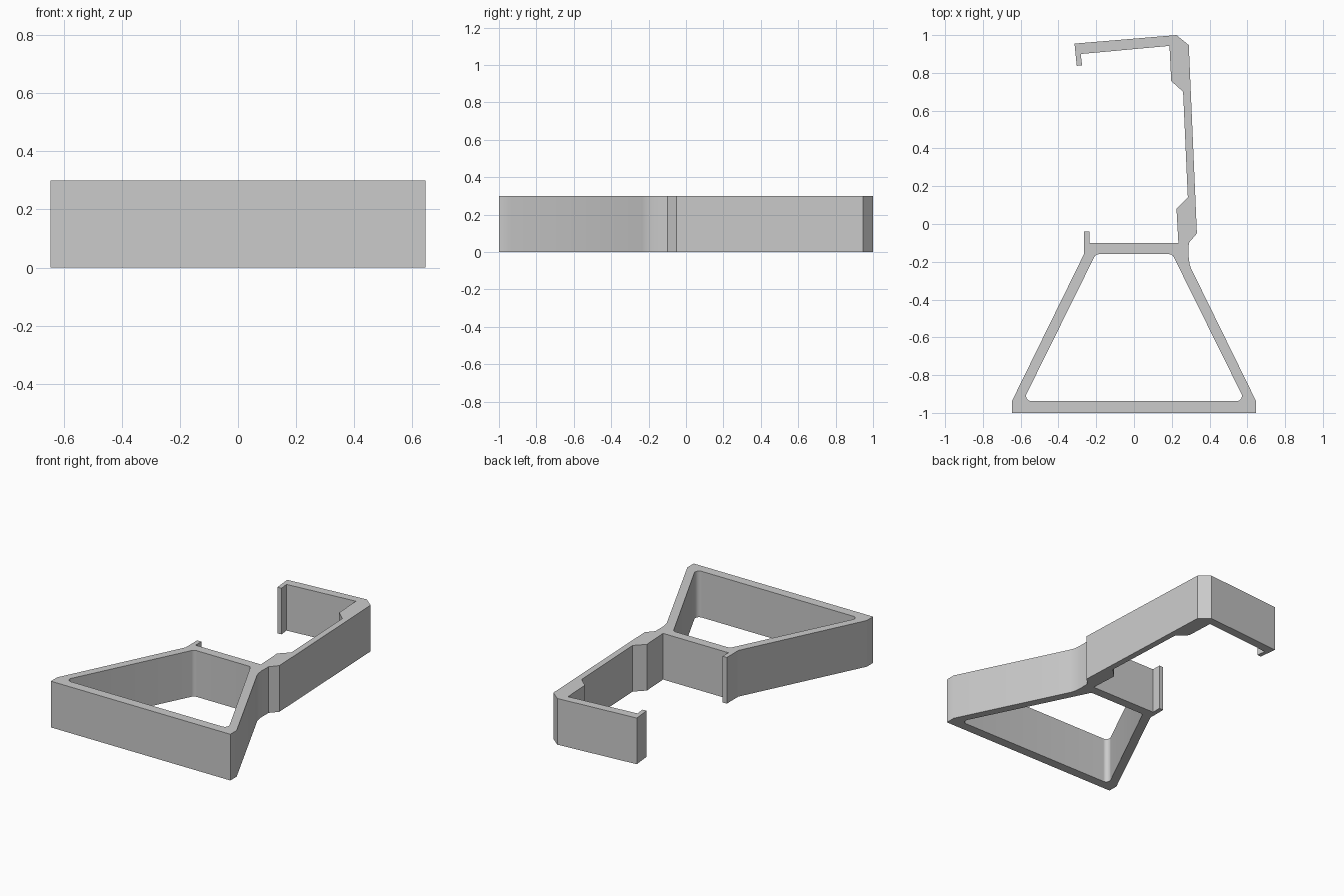
import bpy, bmesh
from math import tan, pi
from mathutils import Vector

HEIGHT = 0.3
if "Cube" in bpy.data.objects:
    bpy.data.objects.remove(bpy.data.objects["Cube"], do_unlink=True)

grey = bpy.data.materials.new("plain grey")
grey.use_nodes = True
colour = (0.6, 0.6, 0.6, 1)
grey.diffuse_color = colour
grey.node_tree.nodes["Principled BSDF"].inputs["Base Color"].default_value = colour


def rounded(corners, radius, steps=6):
    """Replace every corner of a closed polygon with an arc."""
    out = []
    for i, c in enumerate(corners):
        c = Vector(c)
        a = (Vector(corners[i - 1]) - c).normalized()
        b = (Vector(corners[(i + 1) % len(corners)]) - c).normalized()
        half = a.angle(b) / 2
        reach = radius / tan(half)
        centre = c + (a + b).normalized() * (reach ** 2 + radius ** 2) ** 0.5
        start, end = c + a * reach - centre, c + b * reach - centre
        sweep = pi - 2 * half
        for k in range(steps + 1):
            t = k / steps
            arm = start.lerp(end, t).normalized() * radius if sweep else start
            out.append(centre + arm)
    return out


def extrude_profile(name, loops, height):
    """Fill nested outlines and raise them into a solid."""
    bm = bmesh.new()
    for loop in loops:
        verts = [bm.verts.new((p[0], p[1], 0)) for p in loop]
        for i, v in enumerate(verts):
            bm.edges.new((verts[i - 1], v))
    bmesh.ops.triangle_fill(bm, use_beauty=True, edges=bm.edges[:])
    raised = bmesh.ops.extrude_face_region(bm, geom=bm.faces[:], use_keep_orig=True)
    top = [g for g in raised["geom"] if isinstance(g, bmesh.types.BMVert)]
    bmesh.ops.translate(bm, vec=(0, 0, height), verts=top)
    bmesh.ops.recalc_face_normals(bm, faces=bm.faces[:])
    mesh = bpy.data.meshes.new(name)
    bm.to_mesh(mesh)
    bm.free()
    mesh.materials.append(grey)
    obj = bpy.data.objects.new(name, mesh)
    bpy.context.collection.objects.link(obj)
    bpy.ops.object.select_all(action="DESELECT")
    obj.select_set(True)
    bpy.context.view_layer.objects.active = obj
    bpy.ops.object.shade_smooth_by_angle(angle=0.5)
    return obj


# Trapezoid base and its softly blended right shoulder
base = [(-0.645, -1), (0.645, -1), (0.645, -0.935), (0.302, -0.235),
        (0.294, -0.21), (0.289, -0.17), (0.29, -0.10)]
# Tall arm, outer side, up to the hooked tip
arm_outside = [(0.333, -0.05), (0.29, 0.947), (0.225, 1), (-0.315, 0.955),
               (-0.303, 0.837), (-0.275, 0.84), (-0.282, 0.90)]
# Arm, inner side, with the thickened ends
arm_inside = [(0.188, 0.943), (0.197, 0.757), (0.26, 0.70), (0.285, 0.14),
              (0.225, 0.08), (0.235, -0.10)]
# Shelf and the small catch on its left end
shelf = [(-0.235, -0.10), (-0.235, -0.04), (-0.265, -0.04), (-0.265, -0.16),
         (-0.645, -0.935)]
# Window through the base
window = rounded([(-0.588, -0.938), (0.588, -0.938), (0.203, -0.16), (-0.203, -0.16)], 0.027)

extrude_profile("clip_stand", [base + arm_outside + arm_inside + shelf, window], HEIGHT)
